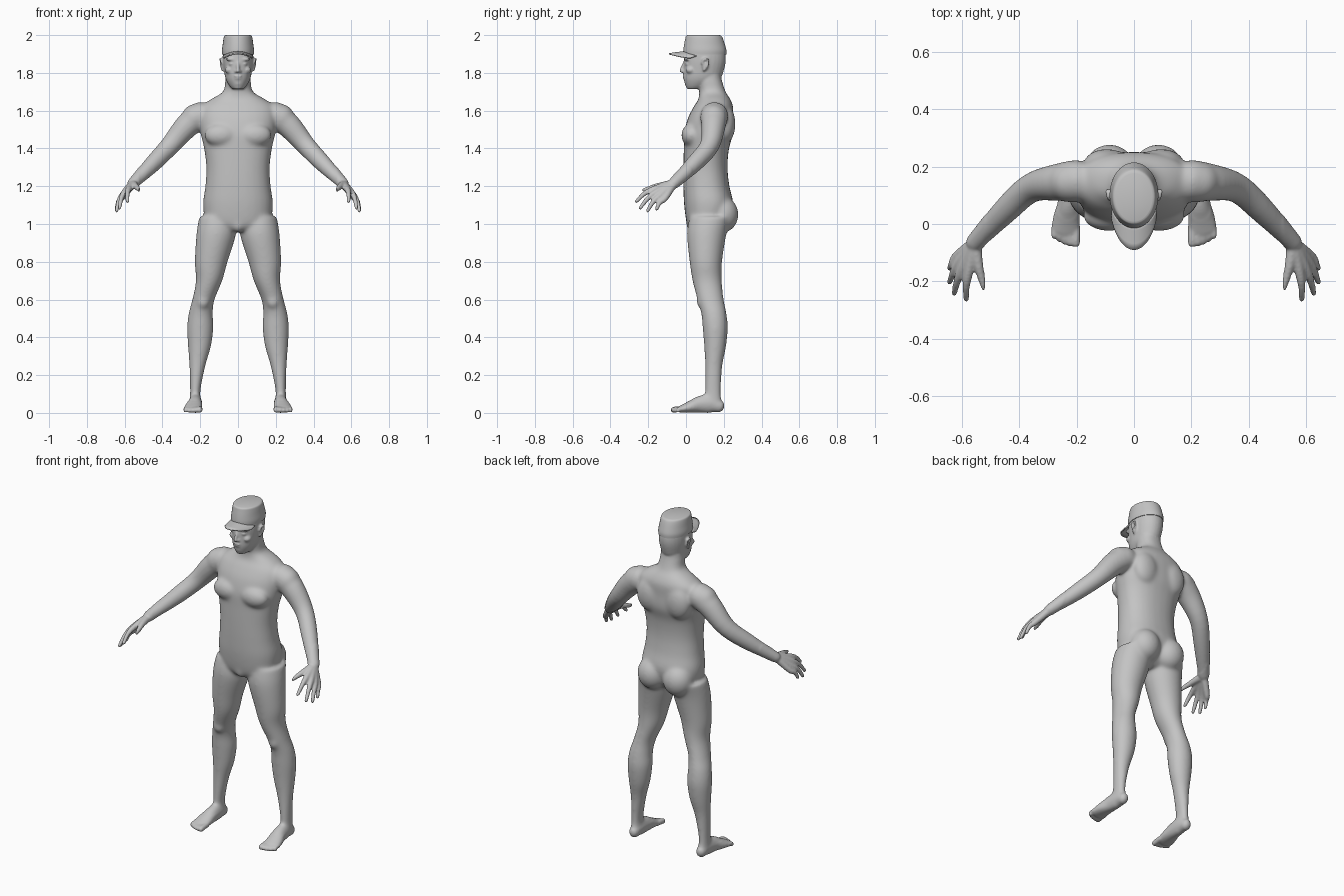
import bpy, bmesh, math
from mathutils import Vector, Quaternion, Matrix

cube = bpy.data.objects.get("Cube")
if cube:
    bpy.data.objects.remove(cube, do_unlink=True)

grey = bpy.data.materials.new("plain_grey")
grey.use_nodes = True
colour = (0.55, 0.55, 0.55, 1)
grey.diffuse_color = colour
grey.node_tree.nodes["Principled BSDF"].inputs["Base Color"].default_value = colour


def spline(points, steps=4):
    """Smooth the rows of a path, including their radii."""
    rows = [Vector(p) for p in points]
    rows = [rows[0]] + rows + [rows[-1]]
    result = []
    for a, b, c, d in zip(rows, rows[1:], rows[2:], rows[3:]):
        for k in range(steps):
            t = k / steps
            result.append((b * 2 + (c - a) * t + (a * 2 - b * 5 + c * 4 - d) * t * t
                           + (b * 3 - a - c * 3 + d) * t ** 3) * 0.5)
    return result + [rows[-1]]


def loft(bm, points, flat=False, side=1, power=1.0, segments=28):
    """Skin rings (x, y, z, radius, radius); level if flat, else along the path."""
    rows = spline(points)
    centres = [Vector(r[:3]) for r in rows]
    last = len(rows) - 1
    rings = []
    for i, row in enumerate(rows):
        tangent = (centres[min(i + 1, last)] - centres[max(i - 1, 0)]).normalized()
        turn = Quaternion() if flat else tangent.to_track_quat('Z', 'Y')
        ring = [(centres[i], turn, row[3], row[4])]
        if not flat and i in (0, last):
            # round off the ends
            out = tangent * min(row[3], row[4]) * (1 if i else -1)
            for a in (0.5, 1.0, 1.4):
                c = math.cos(a)
                ring.append((centres[i] + out * math.sin(a), turn, row[3] * c, row[4] * c))
            if i == 0:
                ring.reverse()
        rings += ring
    loops = []
    for centre, turn, rx, ry in rings:
        loop = []
        for k in range(segments):
            a = math.tau * k / segments
            c, s = math.cos(a), math.sin(a)
            c = math.copysign(abs(c) ** power, c)
            s = math.copysign(abs(s) ** power, s)
            p = centre + turn @ Vector((rx * c, ry * s, 0))
            loop.append(bm.verts.new((p.x * side, p.y, p.z)))
        loops.append(loop)
    for low, high in zip(loops, loops[1:]):
        for k in range(segments):
            n = (k + 1) % segments
            bm.faces.new((low[k], low[n], high[n], high[k]))
    bm.faces.new(loops[0][::-1])
    bm.faces.new(loops[-1])


def blob(bm, centre, size, side=1):
    x, y, z = centre
    matrix = Matrix.Translation((x * side, y, z)) @ Matrix.Diagonal((*size, 1))
    bmesh.ops.create_uvsphere(bm, u_segments=24, v_segments=16, radius=1, matrix=matrix)


def finish(bm, name):
    bmesh.ops.recalc_face_normals(bm, faces=bm.faces[:])
    mesh = bpy.data.meshes.new(name)
    bm.to_mesh(mesh)
    bm.free()
    obj = bpy.data.objects.new(name, mesh)
    bpy.context.collection.objects.link(obj)
    mesh.materials.append(grey)
    return obj


body = bmesh.new()

# torso and neck: y, z, half width, half depth
torso = [(.1, .96, .05, .07), (.11, 1, .16, .105), (.12, 1.1, .185, .13),
         (.108, 1.2, .173, .122), (.103, 1.3, .168, .117), (.108, 1.4, .18, .12),
         (.12, 1.48, .198, .13), (.13, 1.56, .205, .12), (.145, 1.62, .195, .105),
         (.15, 1.66, .145, .085), (.14, 1.7, .08, .07), (.125, 1.76, .067, .065),
         (.12, 1.8, .065, .065)]
loft(body, [(0, *row) for row in torso], flat=True, power=0.88)
blob(body, (0, .035, 1), (.035, .035, .045))

# head: y, z, half width, half depth
head = [(.05, 1.715, .03, .045), (.065, 1.735, .048, .068), (.085, 1.77, .066, .097),
        (.095, 1.82, .075, .107), (.1, 1.87, .08, .111), (.1, 1.92, .078, .106),
        (.1, 1.96, .062, .085)]
loft(body, [(0, *row) for row in head], flat=True, power=0.95)

# nose, lips and chin
loft(body, [(0, -.008, 1.855, .007, .008), (0, -.02, 1.825, .009, .01),
            (0, -.026, 1.81, .011, .009)])
blob(body, (0, -.011, 1.783), (.022, .009, .005))
blob(body, (0, -.009, 1.772), (.019, .009, .005))
blob(body, (0, .008, 1.744), (.026, .015, .014))

leg = [(.115, .13, 1.04, .09, .11), (.115, .11, .95, .105, .105), (.142, .105, .8, .087, .086),
       (.153, .112, .7, .07, .078), (.183, .13, .6, .059, .07), (.197, .147, .53, .064, .067),
       (.2, .155, .45, .07, .067), (.204, .154, .35, .061, .058), (.215, .147, .25, .043, .046),
       (.226, .143, .12, .028, .043), (.226, .145, .05, .03, .045)]
foot = [(.225, .175, .035, .028, .033), (.225, .13, .05, .034, .05), (.228, .07, .045, .039, .045),
        (.235, .02, .031, .047, .031), (.24, -.025, .02, .05, .02)]
arm = [(.2, .15, 1.575, .075, .072), (.27, .145, 1.52, .065, .066), (.36, .125, 1.415, .052, .053),
       (.45, .045, 1.32, .046, .046), (.555, -.065, 1.215, .032, .03)]
# knuckle and tip of each finger, first finger outwards
fingers = [((.578, -.17, 1.185), (.585, -.262, 1.12)), ((.6, -.155, 1.17), (.627, -.242, 1.085)),
           ((.612, -.135, 1.152), (.643, -.203, 1.07)), ((.618, -.112, 1.135), (.643, -.155, 1.08))]

for side in (1, -1):
    # limbs
    loft(body, leg, flat=True, side=side)
    loft(body, foot, side=side)
    loft(body, arm, side=side)
    for i in range(5):
        x, r = .203 + .019 * i, .016 - .0015 * i
        tip = -.066 + .003 * i * i / 2
        loft(body, [(x, -.01, .022, r, r), (x, -.04, .02, r, r), (x, tip, r, r, r)],
             side=side, segments=12)
    # hand
    for knuckle, tip in fingers:
        joint = (Vector(knuckle) + Vector(tip)) / 2 + Vector((.004, -.004, .008))
        loft(body, [(.555, -.065, 1.215, .022, .022), (*knuckle, .017, .017),
                    (*joint, .013, .013), (*tip, .01, .01)], side=side, segments=12)
    loft(body, [(.555, -.075, 1.21, .024, .024), (.542, -.15, 1.2, .017, .017),
                (.522, -.223, 1.18, .011, .011)], side=side, segments=12)
    # chest, shoulder blade, shoulder, buttock and kneecap
    blob(body, (.088, .028, 1.47), (.09, .053, .062), side)
    blob(body, (.095, .212, 1.53), (.08, .05, .1), side)
    blob(body, (.228, .147, 1.56), (.072, .072, .075), side)
    blob(body, (.085, .195, 1.05), (.088, .083, .095), side)
    blob(body, (.185, .085, .59), (.034, .03, .04), side)
    # brow, eyelid, nostril and cheek
    blob(body, (.034, .006, 1.872), (.03, .017, .009), side)
    blob(body, (.032, .007, 1.847), (.017, .014, .009), side)
    blob(body, (.012, -.013, 1.807), (.008, .01, .007), side)
    blob(body, (.045, .025, 1.815), (.024, .026, .02), side)
    # ear with raised rim
    blob(body, (.08, .1, 1.842), (.01, .016, .028), side)
    loft(body, [(.086, .085, 1.85, .006, .006), (.092, .095, 1.873, .006, .006),
                (.094, .117, 1.868, .006, .006), (.09, .115, 1.84, .006, .006),
                (.083, .095, 1.815, .007, .007)], side=side, segments=12)

# fuse the parts into one skin
body_obj = finish(body, "body")
remesh = body_obj.modifiers.new("fuse", 'REMESH')
remesh.mode = 'VOXEL'
remesh.voxel_size = 0.0055
graph = bpy.context.evaluated_depsgraph_get()
skin = bpy.data.meshes.new_from_object(body_obj.evaluated_get(graph))
body_obj.modifiers.clear()
body_obj.data = skin

# soften the joints, keeping hands, toes and face crisp
bm = bmesh.new()
bm.from_mesh(skin)
soft = [v for v in bm.verts if .06 < v.co.z < 1.7 and abs(v.co.x) < .52]
axes = dict(use_axis_x=True, use_axis_y=True, use_axis_z=True)
for _ in range(25):
    bmesh.ops.smooth_vert(bm, verts=soft, factor=0.5, **axes)
for _ in range(3):
    bmesh.ops.smooth_vert(bm, verts=bm.verts[:], factor=0.5, **axes)
bm.to_mesh(skin)
bm.free()
skin.materials.clear()
skin.materials.append(grey)
skin.shade_smooth()

# cap crown
bm = bmesh.new()
crown = [(.1, 1.898, .084, .114), (.1, 1.92, .085, .114), (.098, 1.95, .081, .108),
         (.096, 1.98, .077, .1), (.094, 1.995, .073, .094), (.093, 2, .064, .084)]
loft(bm, [(0, *row) for row in crown], flat=True, segments=48)
cap_crown = finish(bm, "cap_crown")

# cap brim, drooping at the sides and front
bm = bmesh.new()
rows = []
for j in range(5):
    s = j / 4
    row = []
    for k in range(25):
        a = 0.4 + (math.pi - 0.8) * k / 24
        x = .083 * math.cos(a)
        y = .09 - (.09 + .09 * s) * math.sin(a)
        row.append(bm.verts.new((x, y, 1.913 - .026 * (x / .08) ** 2 - .012 * s)))
    rows.append(row)
for near, far in zip(rows, rows[1:]):
    for k in range(24):
        bm.faces.new((near[k], near[k + 1], far[k + 1], far[k]))
cap_brim = finish(bm, "cap_brim")
thick = cap_brim.modifiers.new("thickness", 'SOLIDIFY')
thick.thickness = 0.007
thick.offset = 0

bpy.ops.object.select_all(action='DESELECT')
for obj in (cap_crown, cap_brim):
    obj.select_set(True)
bpy.context.view_layer.objects.active = cap_crown
bpy.ops.object.shade_smooth_by_angle(angle=math.radians(40))
